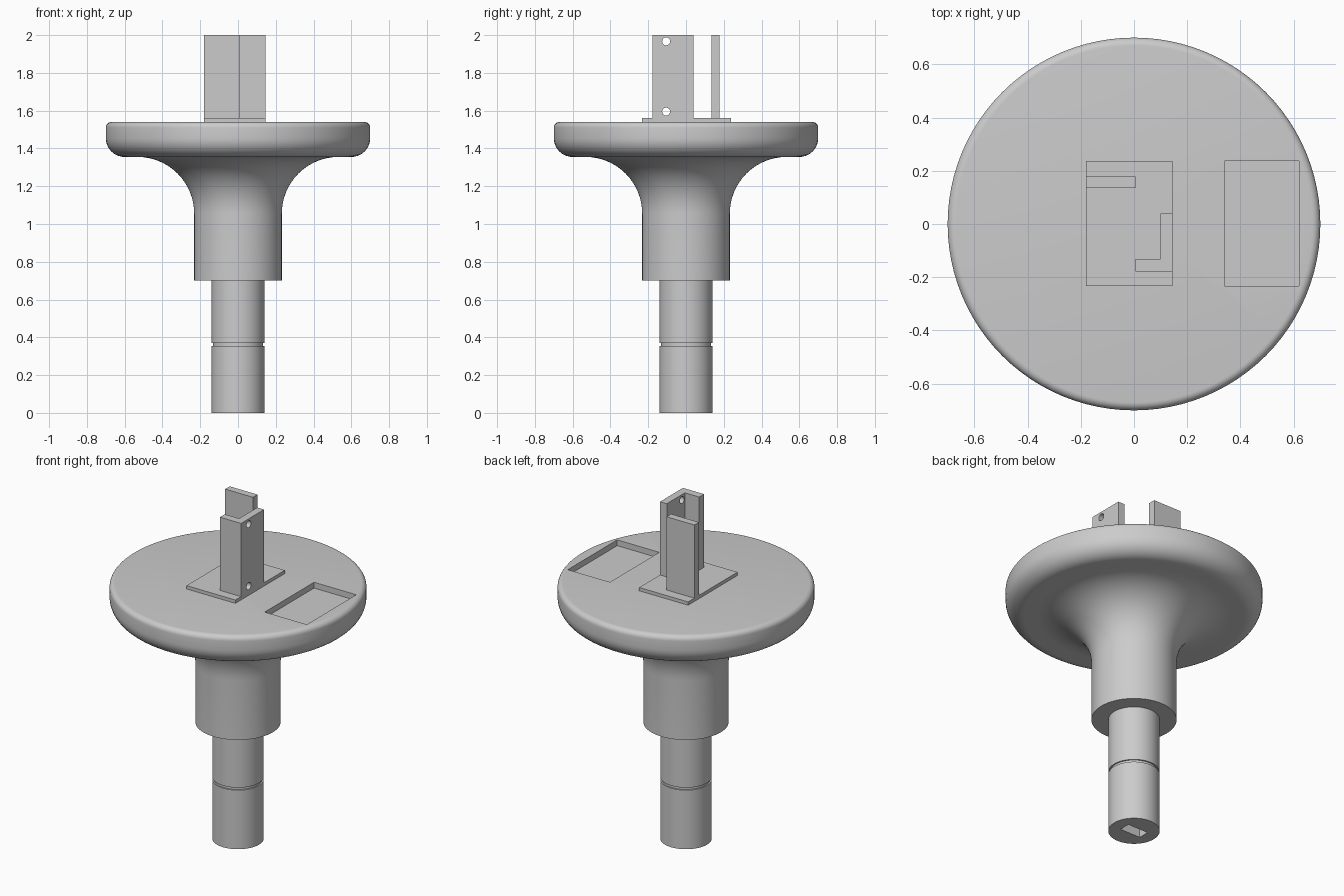
import bpy, bmesh, math
from mathutils import Matrix, Vector

cube = bpy.data.objects.get("Cube")
if cube:
    bpy.data.objects.remove(cube, do_unlink=True)

GREY = (0.6, 0.6, 0.6, 1)
grey = bpy.data.materials.new("plain grey")
grey.use_nodes = True
grey.diffuse_color = GREY
grey.node_tree.nodes["Principled BSDF"].inputs["Base Color"].default_value = GREY


def finish(name, bm):
    bmesh.ops.recalc_face_normals(bm, faces=bm.faces)
    mesh = bpy.data.meshes.new(name)
    bm.to_mesh(mesh)
    bm.free()
    mesh.materials.append(grey)
    obj = bpy.data.objects.new(name, mesh)
    bpy.context.collection.objects.link(obj)
    return obj


def prism(name, outline, z0, z1):
    """Extrude an outline in the xy plane from z0 to z1."""
    bm = bmesh.new()
    face = bm.faces.new([bm.verts.new((x, y, z0)) for x, y in outline])
    up = bmesh.ops.extrude_face_region(bm, geom=[face])["geom"]
    bmesh.ops.translate(bm, vec=(0, 0, z1 - z0),
                        verts=[v for v in up if isinstance(v, bmesh.types.BMVert)])
    return finish(name, bm)


def box(name, x0, x1, y0, y1, z0, z1):
    return prism(name, [(x0, y0), (x1, y0), (x1, y1), (x0, y1)], z0, z1)


def arc(cx, cz, r, a0, a1, n):
    angles = [math.radians(a0 + (a1 - a0) * i / n) for i in range(n + 1)]
    return [(cx + r * math.cos(a), cz + r * math.sin(a)) for a in angles]


def lathe(name, profile, steps=96):
    bm = bmesh.new()
    verts = [bm.verts.new((r, 0, z)) for r, z in profile]
    edges = [bm.edges.new(pair) for pair in zip(verts, verts[1:])]
    bmesh.ops.spin(bm, geom=verts + edges, cent=(0, 0, 0), axis=(0, 0, 1),
                   angle=math.tau, steps=steps, use_duplicate=False)
    bmesh.ops.remove_doubles(bm, verts=bm.verts, dist=0.0001)
    return finish(name, bm)


def cut(obj, cutter):
    cutter.hide_render = True
    mod = obj.modifiers.new("cut", 'BOOLEAN')
    mod.operation, mod.solver, mod.object = 'DIFFERENCE', 'EXACT', cutter
    bpy.context.view_layer.objects.active = obj
    bpy.ops.object.modifier_apply(modifier=mod.name)
    bpy.data.objects.remove(cutter, do_unlink=True)


def smooth(obj):
    bpy.ops.object.select_all(action='DESELECT')
    obj.select_set(True)
    bpy.context.view_layer.objects.active = obj
    bpy.ops.object.shade_smooth_by_angle(angle=math.radians(30))


# Turned body: grooved shaft, sleeve, flare and rounded disc
TOP = 1.54
body = lathe("turned_body", [
    (0, 0), (0.14, 0), (0.14, 0.355), (0.132, 0.355), (0.132, 0.37), (0.14, 0.37),
    (0.14, 0.7), (0.232, 0.7)]
    + arc(0.532, 1.055, 0.3, 180, 90, 16)
    + arc(0.6, 1.455, 0.1, -90, 0, 10)
    + arc(0.67, TOP - 0.03, 0.03, 0, 90, 6)
    + [(0, TOP)])

# Shallow pocket in the disc and slot in the foot of the shaft
cut(body, box("pocket_cutter", 0.34, 0.62, -0.232, 0.237, TOP - 0.035, TOP + 0.1))
cut(body, box("slot_cutter", -0.068, 0.068, -0.033, 0.033, -0.1, 0.25))
smooth(body)

# Mounting plate
box("base_plate", -0.18, 0.145, -0.232, 0.237, TOP - 0.005, 1.56)

# Upright angle bracket with two through holes
bracket = prism("angle_bracket", [(0.005, -0.178), (0.145, -0.178), (0.145, 0.04),
                                  (0.1, 0.04), (0.1, -0.132), (0.005, -0.132)], 1.555, 2)
for z in (1.595, 1.967):
    bm = bmesh.new()
    bmesh.ops.create_cone(bm, cap_ends=True, segments=24, radius1=0.021, radius2=0.021, depth=0.2,
                          matrix=Matrix.Translation(Vector((0.12, -0.105, z)))
                          @ Matrix.Rotation(math.pi / 2, 4, 'Y'))
    cut(bracket, finish("hole_cutter", bm))
smooth(bracket)

# Upright flat blade
box("upright_blade", -0.18, 0.005, 0.135, 0.178, 1.555, 2)
